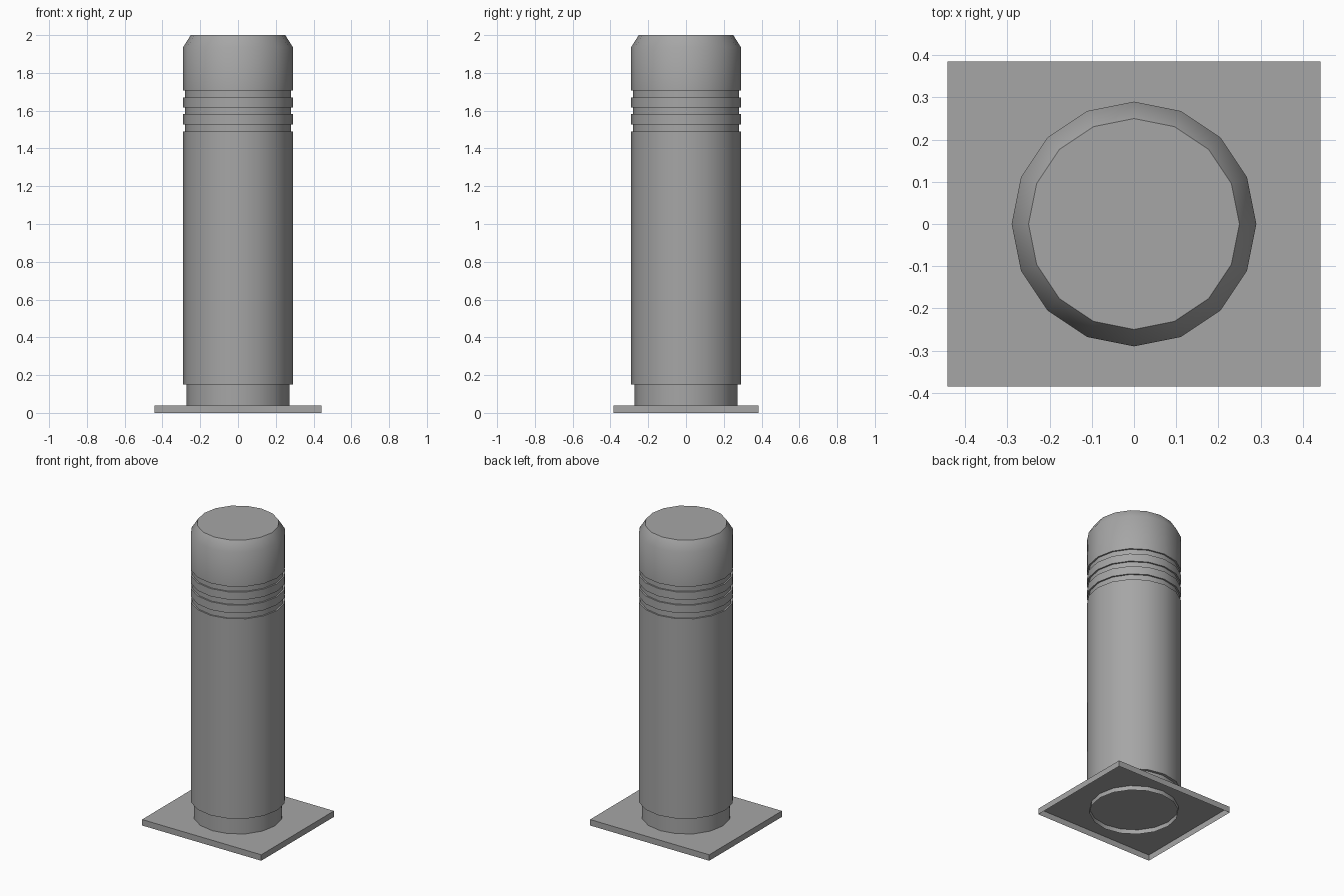
import bpy, bmesh, math

cube = bpy.data.objects.get("Cube")
if cube:
    bpy.data.objects.remove(cube, do_unlink=True)

SIDES = 16

# Single painted metal colour
metal = bpy.data.materials.new("grey_metal")
metal.use_nodes = True
grey = (0.38, 0.38, 0.38, 1)
metal.diffuse_color = grey
metal.node_tree.nodes["Principled BSDF"].inputs["Base Color"].default_value = grey


def add_object(name, bm):
    mesh = bpy.data.meshes.new(name)
    bm.to_mesh(mesh)
    bm.free()
    obj = bpy.data.objects.new(name, mesh)
    obj.data.materials.append(metal)
    bpy.context.collection.objects.link(obj)
    return obj


def lathe(name, profile, cap_top=False):
    """Revolve (radius, height) points around z, bottom to top."""
    bm = bmesh.new()
    rings = []
    for r, z in profile:
        angles = [math.tau * i / SIDES for i in range(SIDES)]
        rings.append([bm.verts.new((r * math.cos(a), r * math.sin(a), z)) for a in angles])
    for low, high in zip(rings, rings[1:]):
        for i in range(SIDES):
            j = (i + 1) % SIDES
            bm.faces.new((low[i], low[j], high[j], high[i]))
    if cap_top:
        bm.faces.new(rings[-1])
    obj = add_object(name, bm)
    bpy.ops.object.select_all(action='DESELECT')
    obj.select_set(True)
    bpy.context.view_layer.objects.active = obj
    bpy.ops.object.shade_smooth_by_angle(angle=math.radians(40))
    return obj


# Base plate: thin pressed sheet, open underneath
bm = bmesh.new()
bmesh.ops.create_cube(bm, size=1)
bmesh.ops.scale(bm, vec=(0.884, 0.77, 0.04), verts=bm.verts)
bmesh.ops.translate(bm, vec=(0, 0, 0.02), verts=bm.verts)
underside = [f for f in bm.faces if f.normal.z < -0.5]
bmesh.ops.delete(bm, geom=underside, context='FACES_ONLY')
add_object("base_plate", bm)

# Foot collar: open tube poking through the plate
FOOT, BODY, GROOVE = 0.272, 0.29, 0.28
lathe("foot_collar", [(FOOT, 0.01), (FOOT, 0.15)])

# Post body with three shallow grooves and a chamfered top
profile = [(FOOT, 0.15), (BODY, 0.15)]
for low, high in ((1.49, 1.528), (1.582, 1.618), (1.67, 1.706)):
    profile += [(BODY, low), (GROOVE, low), (GROOVE, high), (BODY, high)]
profile += [(BODY, 1.937), (0.25, 2.0)]
lathe("post_body", profile, cap_top=True)
